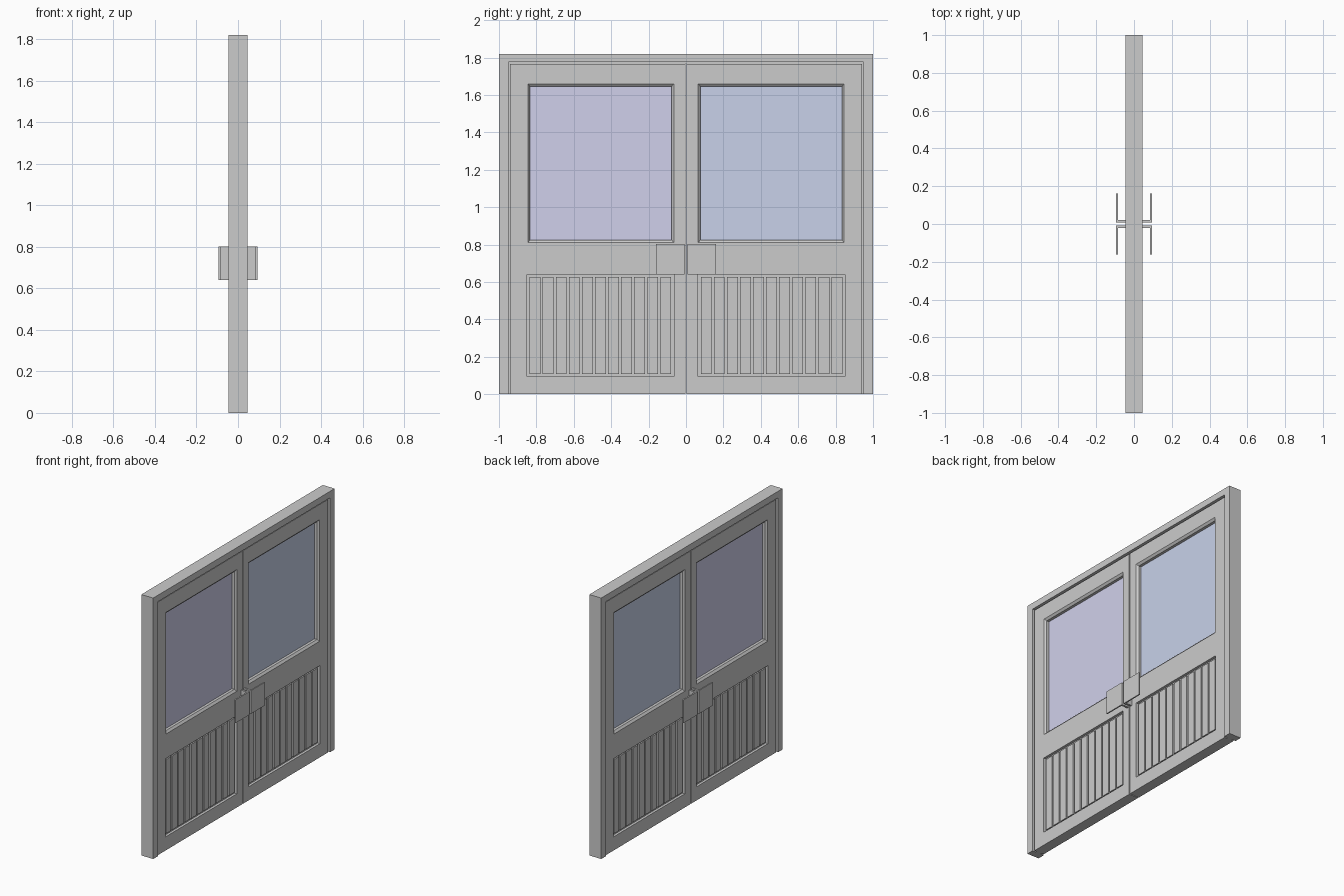
import bpy, bmesh
from mathutils import Vector

if "Cube" in bpy.data.objects:
    bpy.data.objects.remove(bpy.data.objects["Cube"])

FACE = 0.037      # half thickness of a door leaf


def make_object(name, bm, color=None):
    bmesh.ops.recalc_face_normals(bm, faces=bm.faces)
    me = bpy.data.meshes.new(name)
    bm.to_mesh(me)
    bm.free()
    ob = bpy.data.objects.new(name, me)
    bpy.context.collection.objects.link(ob)
    if color:
        mat = bpy.data.materials.new(name + "_tint")
        mat.diffuse_color = (*color, 1)
        mat.use_nodes = True
        mat.node_tree.nodes["Principled BSDF"].inputs["Base Color"].default_value = mat.diffuse_color
        me.materials.append(mat)
    return ob


def add_prism(bm, points, direction):
    """Close a planar outline and extrude it along a direction."""
    face = bm.faces.new([bm.verts.new(p) for p in points])
    ext = bmesh.ops.extrude_face_region(bm, geom=[face])["geom"]
    verts = [v for v in ext if isinstance(v, bmesh.types.BMVert)]
    bmesh.ops.translate(bm, verts=verts, vec=Vector(direction))


def add_box(bm, x0, x1, y0, y1, z0, z1):
    add_prism(bm, [(x0, y0, z0), (x0, y1, z0), (x0, y1, z1), (x0, y0, z1)],
              (x1 - x0, 0, 0))


def add_frustum(bm, a, xa, b, xb):
    """Join rectangle a at depth xa to rectangle b at depth xb."""
    rings = []
    for (y0, y1, z0, z1), x in ((a, xa), (b, xb)):
        rings.append([bm.verts.new((x, y, z)) for y, z in
                      ((y0, z0), (y1, z0), (y1, z1), (y0, z1))])
    r, s = rings
    bm.faces.new(r)
    bm.faces.new(s)
    for i in range(4):
        j = (i + 1) % 4
        bm.faces.new((r[i], r[j], s[j], s[i]))


def cut(target, bm):
    cutter = make_object("cutter", bm)
    cutter.hide_render = True
    mod = target.modifiers.new("cut", 'BOOLEAN')
    mod.operation = 'DIFFERENCE'
    mod.solver = 'EXACT'
    mod.object = cutter
    bpy.context.view_layer.objects.active = target
    bpy.ops.object.modifier_apply(modifier=mod.name)
    bpy.data.objects.remove(cutter)


def add_arch(bm, outer, outer_top, inner, inner_top, half):
    pts = [(-outer, 0), (-outer, outer_top), (outer, outer_top), (outer, 0),
           (inner, 0), (inner, inner_top), (-inner, inner_top), (-inner, 0)]
    add_prism(bm, [(-half, y, z) for y, z in pts], (2 * half, 0, 0))


# Outer frame with a thinner stop behind the leaf gap
bm = bmesh.new()
add_arch(bm, 1.0, 1.82, 0.95, 1.775, 0.046)
make_object("door_frame", bm)
bm = bmesh.new()
add_arch(bm, 0.95, 1.775, 0.94, 1.765, 0.02)
make_object("frame_stop", bm)

WIN_OUT = (0.065, 0.845, 0.81, 1.66)
WIN_IN = (0.077, 0.835, 0.825, 1.645)
PANEL = (0.065, 0.85, 0.095, 0.64)
TINTS = {-1: (0.63, 0.63, 0.83), 1: (0.58, 0.64, 0.82)}

for side, label in ((-1, "left"), (1, "right")):
    def span(y0, y1):
        return sorted((side * y0, side * y1))

    def rect(r):
        return (*span(r[0], r[1]), r[2], r[3])

    # Door leaf
    bm = bmesh.new()
    add_box(bm, -FACE, FACE, *span(0.003, 0.94), 0.0, 1.765)
    leaf = make_object(label + "_door_leaf", bm)

    # Window opening, then its sloped edges and the lower panel recess
    bm = bmesh.new()
    add_box(bm, -0.1, 0.1, *rect(WIN_IN))
    cut(leaf, bm)
    for s in (-1, 1):
        bm = bmesh.new()
        add_frustum(bm, rect(WIN_OUT), s * (FACE + 0.0005),
                    rect(WIN_IN), s * (FACE - 0.012))
        add_box(bm, *sorted((s * (FACE - 0.018), s * 0.1)), *rect(PANEL))
        cut(leaf, bm)

    # Window glass
    bm = bmesh.new()
    add_box(bm, -0.006, 0.006, *rect(WIN_IN))
    make_object(label + "_window_glass", bm, TINTS[side])

    # Vertical slats on both faces of the lower panel
    bm = bmesh.new()
    count, gap, edge = 11, 0.012, 0.014
    y0, y1 = PANEL[0] + edge, PANEL[1] - edge
    pitch = (y1 - y0 + gap) / count
    for i in range(count):
        a = y0 + i * pitch
        for s in (-1, 1):
            add_box(bm, *sorted((s * (FACE - 0.02), s * (FACE - 0.008))),
                    *span(a, a + pitch - gap),
                    PANEL[2] + edge, PANEL[3] - edge)
    make_object(label + "_panel_slats", bm)

    # L-shaped push handles on both faces
    for s, where in ((1, "front"), (-1, "rear")):
        outline = [(FACE - 0.005, 0.008), (0.094, 0.008), (0.094, 0.161),
                   (0.085, 0.161), (0.085, 0.022), (FACE - 0.005, 0.022)]
        bm = bmesh.new()
        add_prism(bm, [(s * x, side * y, 0.64) for x, y in outline],
                  (0, 0, 0.162))
        make_object(f"{label}_{where}_handle", bm)
